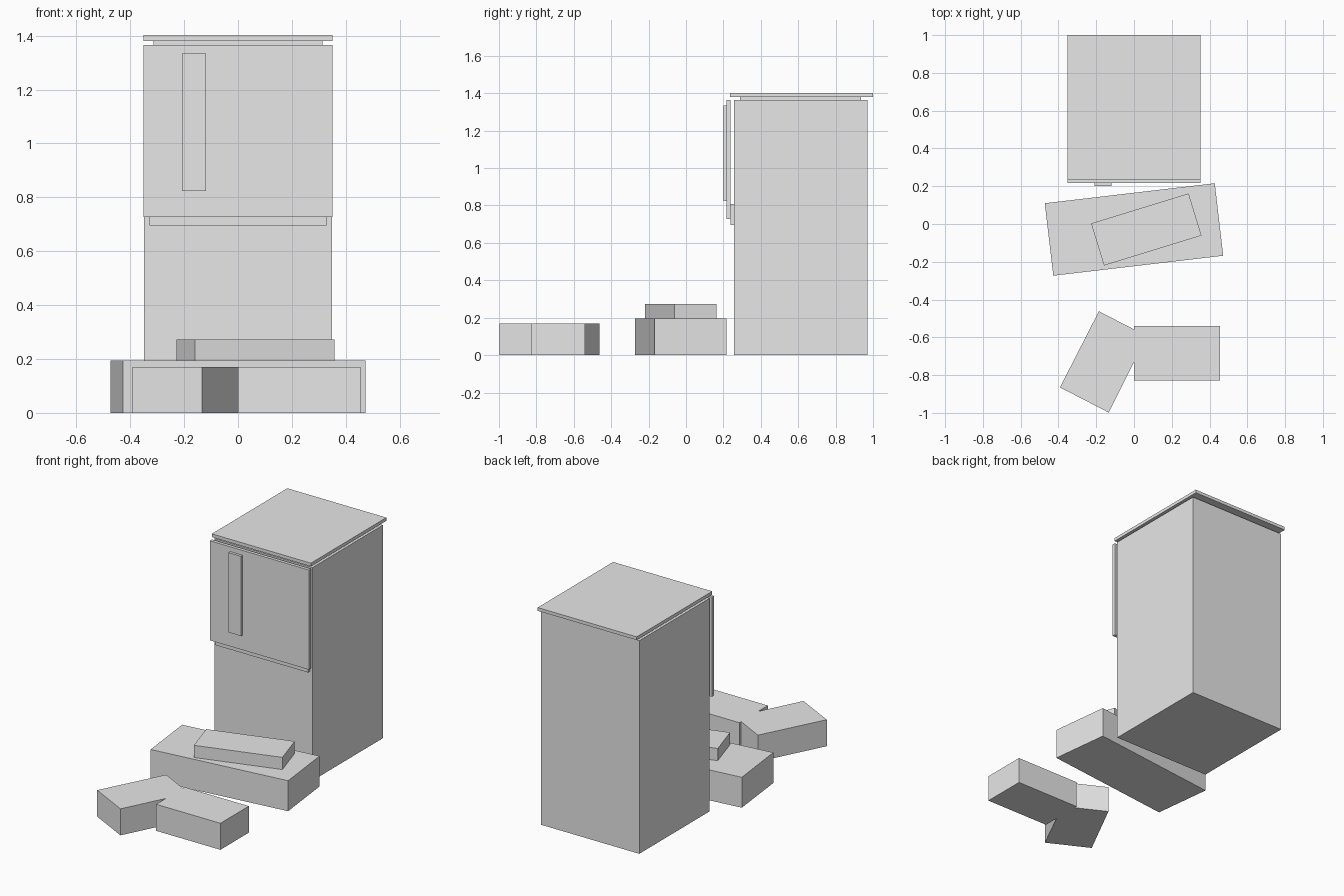
import bpy
import bmesh
from math import radians

cube = bpy.data.objects.get("Cube")
if cube:
    bpy.data.objects.remove(cube, do_unlink=True)

grey = bpy.data.materials.new("light grey")
grey.use_nodes = True
colour = (0.8, 0.8, 0.8, 1.0)
grey.diffuse_color = colour
grey.node_tree.nodes["Principled BSDF"].inputs["Base Color"].default_value = colour


def prism(name, outline, z0, z1):
    """Extrude a flat outline from z0 up to z1."""
    bm = bmesh.new()
    base = bm.faces.new([bm.verts.new((x, y, z0)) for x, y in outline])
    top = bmesh.ops.extrude_face_region(bm, geom=[base], use_keep_orig=True)["geom"]
    bmesh.ops.translate(bm, vec=(0, 0, z1 - z0),
                        verts=[v for v in top if isinstance(v, bmesh.types.BMVert)])
    bmesh.ops.recalc_face_normals(bm, faces=bm.faces)
    mesh = bpy.data.meshes.new(name)
    bm.to_mesh(mesh)
    bm.free()
    mesh.materials.append(grey)
    obj = bpy.data.objects.new(name, mesh)
    bpy.context.scene.collection.objects.link(obj)
    return obj


def box(name, x, y, z):
    """Box from (min, max) ranges."""
    return prism(name, [(x[0], y[0]), (x[1], y[0]), (x[1], y[1]), (x[0], y[1])], *z)


def turned_box(name, centre, length, depth, angle, z):
    """Box of given size turned about the vertical through its centre."""
    obj = box(name, (-length / 2, length / 2), (-depth / 2, depth / 2), z)
    obj.location = (*centre, 0)
    obj.rotation_euler.z = radians(angle)
    return obj


# Tall cabinet with a recessed neck under its overhanging lid
box("cabinet_body", (-0.348, 0.348), (0.257, 0.97), (0, 1.365))
box("lid_neck", (-0.313, 0.313), (0.288, 0.936), (1.365, 1.381))
box("lid", (-0.351, 0.351), (0.236, 1.0), (1.381, 1.402))

# Door panel, the strip behind its lower edge, and the handle
box("door_strip", (-0.329, 0.329), (0.238, 0.257), (0.695, 0.807))
box("door_panel", (-0.351, 0.351), (0.217, 0.238), (0.727, 1.365))
box("door_handle", (-0.208, -0.119), (0.2, 0.217), (0.823, 1.334))

# Skewed low podium with a smaller block on it
turned_box("podium", (0, -0.029), 0.906, 0.386, 6.7, (0, 0.195))
turned_box("podium_block", (0.065, -0.029), 0.54, 0.233, 17.1, (0.195, 0.273))

# Bent bench: two equal arms merged into one outline
prism("bent_bench", [
    (-0.186, -0.462), (0, -0.558), (0, -0.54), (0.455, -0.54), (0.455, -0.828),
    (0, -0.828), (0, -0.73), (-0.134, -0.998), (-0.392, -0.865)], 0, 0.17)
